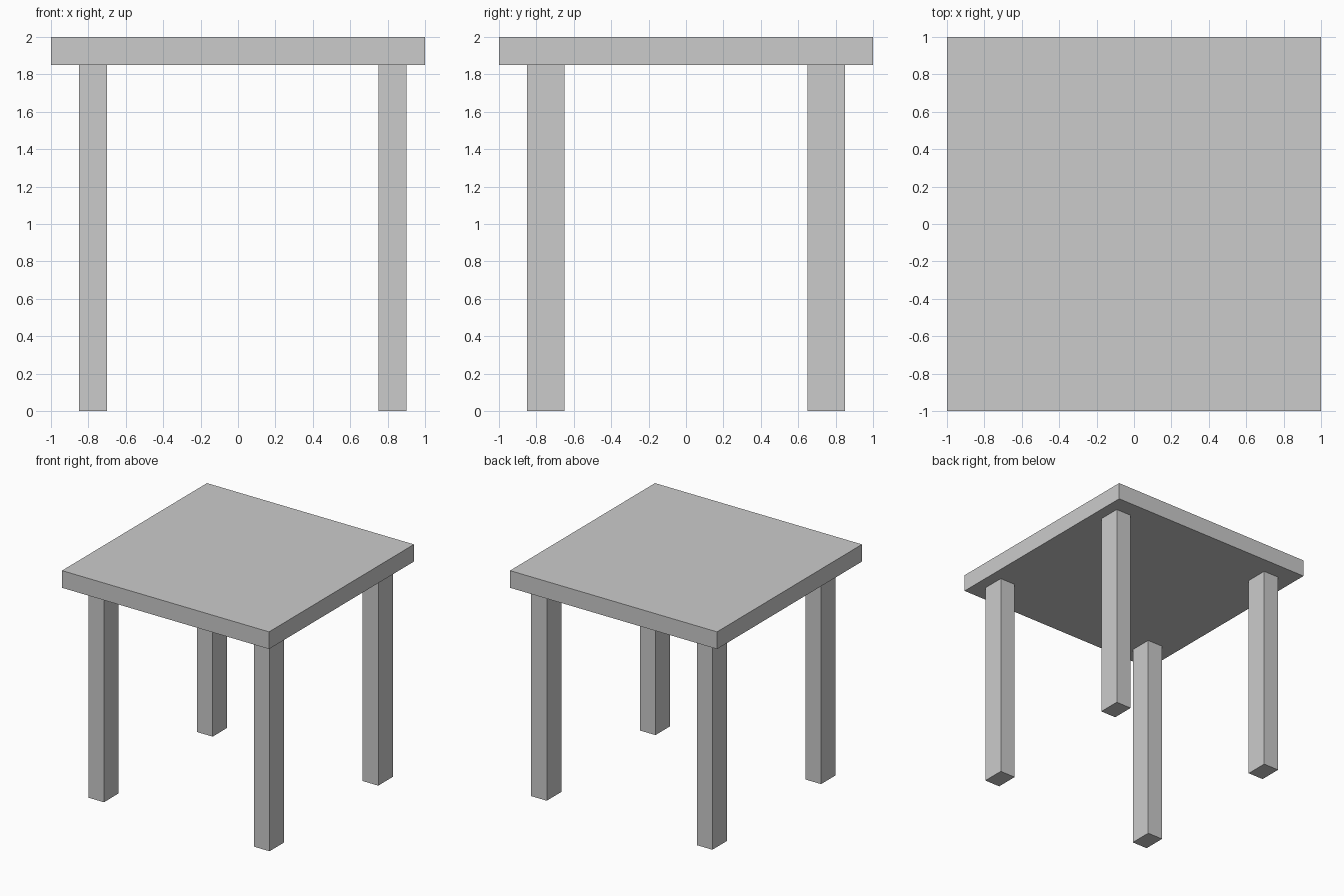
import bpy

if "Cube" in bpy.data.objects:
    bpy.data.objects.remove(bpy.data.objects["Cube"])


def box(name, x, y, z):
    """Box spanning the given (min, max) ranges on each axis."""
    bpy.ops.mesh.primitive_cube_add(size=1, location=[(a + b) / 2 for a, b in (x, y, z)])
    ob = bpy.context.object
    ob.name = name
    ob.scale = [b - a for a, b in (x, y, z)]
    bpy.ops.object.transform_apply(location=False, rotation=False, scale=True)
    return ob


# Square slab top
box("table_top", (-1, 1), (-1, 1), (1.85, 2))

# Four rectangular legs; the right pair sits slightly further out
for side, x in (("left", (-0.85, -0.70)), ("right", (0.75, 0.90))):
    for end, y in (("front", (-0.85, -0.65)), ("back", (0.65, 0.85))):
        box(f"{end}_{side}_leg", x, y, (0, 1.85))
